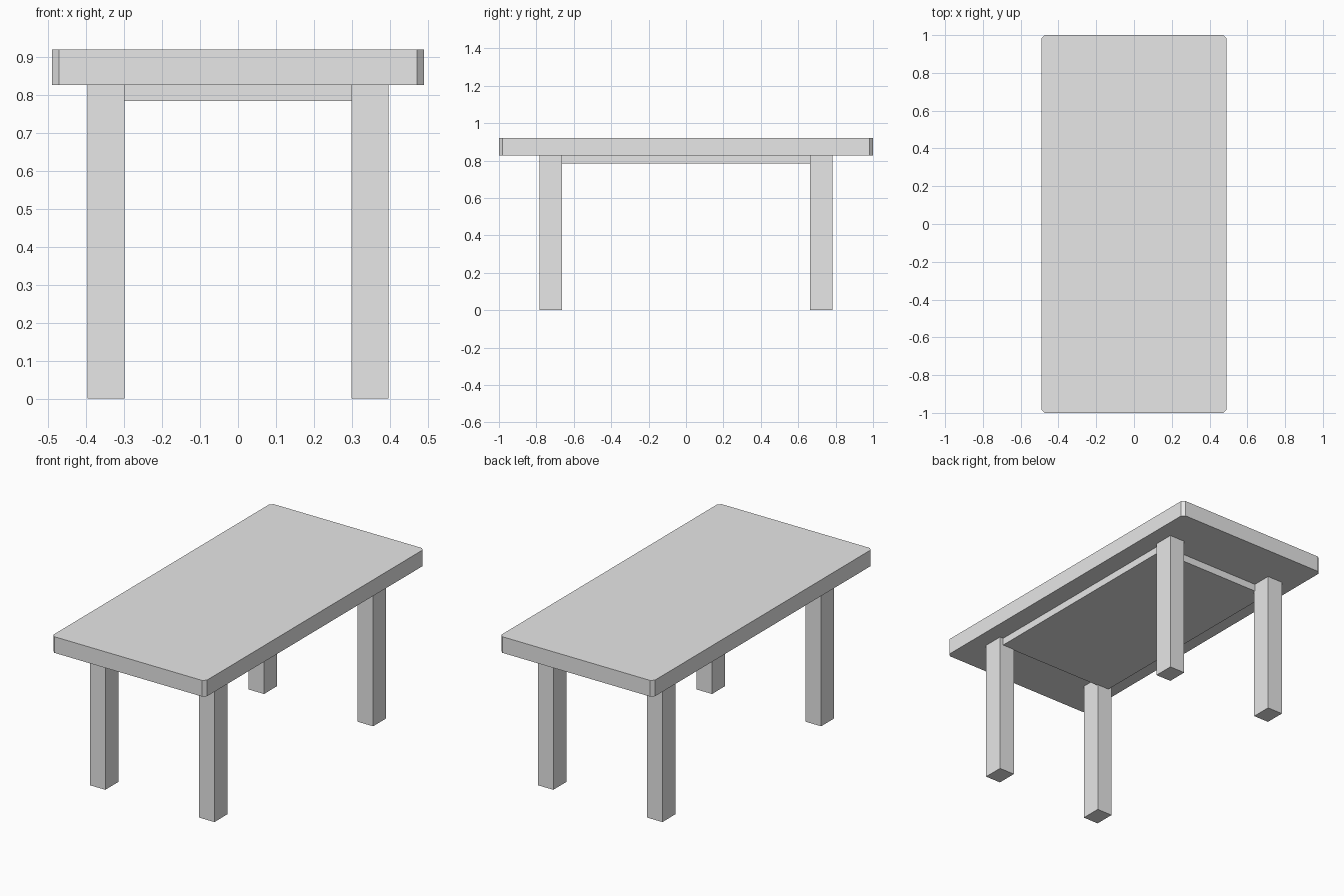
import bpy
import bmesh

default = bpy.data.objects.get("Cube")
if default:
    bpy.data.objects.remove(default, do_unlink=True)

grey = bpy.data.materials.new("light grey")
grey.use_nodes = True
grey.diffuse_color = (0.8, 0.8, 0.8, 1)
grey.node_tree.nodes["Principled BSDF"].inputs["Base Color"].default_value = (0.8, 0.8, 0.8, 1)


def box(name, low, high, chamfer=0.0):
    """Box between two corners, with optional chamfered upright edges."""
    mesh = bpy.data.meshes.new(name)
    bm = bmesh.new()
    bmesh.ops.create_cube(bm, size=1)
    for v in bm.verts:
        v.co = [l + (c + 0.5) * (h - l) for l, c, h in zip(low, v.co, high)]
    if chamfer:
        upright = [e for e in bm.edges
                   if abs(e.verts[0].co.z - e.verts[1].co.z) > 0.01]
        bmesh.ops.bevel(bm, geom=upright, offset=chamfer, segments=1, affect='EDGES')
    bm.to_mesh(mesh)
    bm.free()
    mesh.materials.append(grey)
    obj = bpy.data.objects.new(name, mesh)
    bpy.context.collection.objects.link(obj)
    return obj


TOP_UNDERSIDE = 0.827

# Table top with clipped corners
box("table_top", (-0.49, -1, TOP_UNDERSIDE), (0.49, 1, 0.92), chamfer=0.018)

# Shallow block under the top, between the legs
box("under_frame", (-0.375, -0.67, 0.785), (0.375, 0.67, TOP_UNDERSIDE))

# Four straight legs
for side, sx in (("left", 1), ("right", -1)):
    for end, sy in (("front", -1), ("back", 1)):
        xs = sorted((sx * 0.299, sx * 0.397))
        ys = sorted((sy * 0.664, sy * 0.782))
        box(f"{end}_{side}_leg", (xs[0], ys[0], 0), (xs[1], ys[1], TOP_UNDERSIDE))
